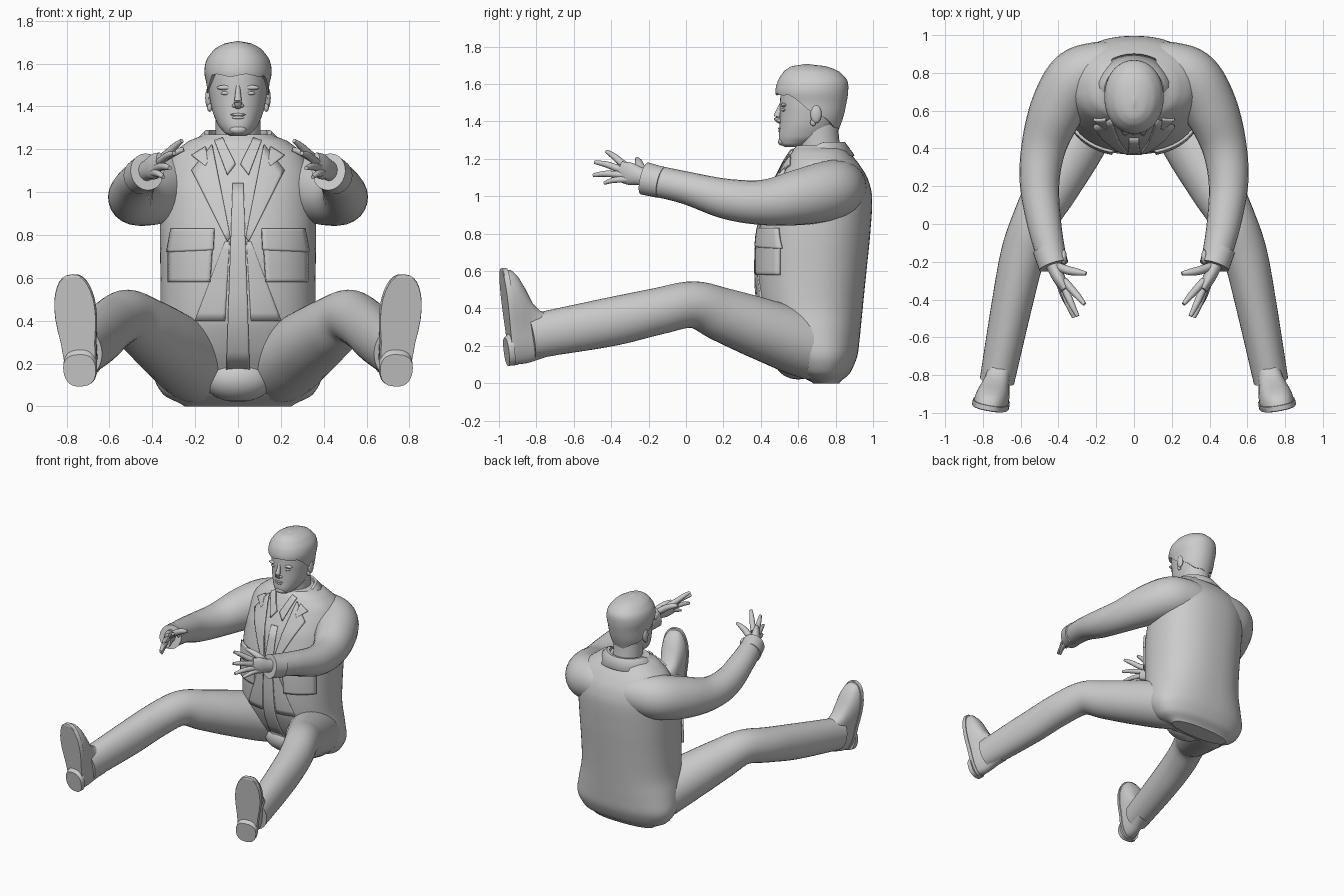
import bpy, bmesh, math
from mathutils import Vector

cube = bpy.data.objects.get("Cube")
if cube:
    bpy.data.objects.remove(cube)

grey = bpy.data.materials.new("plain grey")
grey.use_nodes = True
grey.diffuse_color = (0.6, 0.6, 0.6, 1)
grey.node_tree.nodes["Principled BSDF"].inputs["Base Color"].default_value = (0.6, 0.6, 0.6, 1)
SIDES = (("left", 1), ("right", -1))
made = []


def spline(rows, t):
    """Catmull-Rom through rows of numbers"""
    n = len(rows) - 1
    i = min(int(t), n - 1)
    f = t - i
    a, b, c, d = (rows[max(0, min(n, k))] for k in (i - 1, i, i + 1, i + 2))
    return [q + f / 2 * (r - p + f * (2 * p - 5 * q + 4 * r - s + f * (3 * (q - r) + s - p)))
            for p, q, r, s in zip(a, b, c, d)]


def at_height(table, z):
    """Interpolated half width, front y and back y at height z"""
    z = max(table[0][0], min(table[-1][0], z))
    i = max(k for k in range(len(table) - 1) if table[k][0] <= z)
    f = (z - table[i][0]) / (table[i + 1][0] - table[i][0])
    return spline(table, i + f)[1:]


def power(v, e):
    return math.copysign(abs(v) ** e, v)


def loft(name, rings, closed=True, sx=1, thick=0):
    """Skin a list of rings of points"""
    bm = bmesh.new()
    vs = [[bm.verts.new((p[0] * sx, p[1], p[2])) for p in r] for r in rings]
    n = len(vs[0])
    for r, q in zip(vs, vs[1:]):
        for j in range(n if closed else n - 1):
            k = (j + 1) % n
            bm.faces.new((r[j], r[k], q[k], q[j]))
    if closed:
        bm.faces.new(vs[0])
        bm.faces.new(vs[-1])
    bmesh.ops.recalc_face_normals(bm, faces=bm.faces)
    me = bpy.data.meshes.new(name)
    bm.to_mesh(me)
    bm.free()
    me.materials.append(grey)
    ob = bpy.data.objects.new(name, me)
    bpy.context.collection.objects.link(ob)
    if thick:
        m = ob.modifiers.new("thickness", 'SOLIDIFY')
        m.thickness = thick
        m.offset = 0
    made.append(ob)
    return ob


def section(table, z, a, e):
    rx, y0, y1 = at_height(table, z)
    return (rx * power(math.sin(a), 2 / e), (y0 + y1) / 2 - (y1 - y0) / 2 * power(math.cos(a), 2 / e), z)


def angles(n):
    return [2 * math.pi * j / n for j in range(n)]


def body(name, table, e, n=48, steps=40):
    lo, hi = table[0][0], table[-1][0]
    zs = [lo + (hi - lo) * (0.5 - 0.5 * math.cos(math.pi * k / steps)) for k in range(steps + 1)]
    return loft(name, [[section(table, z, a, e) for a in angles(n)] for z in zs])


def tube(name, rows, sx=1, n=24, sub=6):
    """Sweep ellipses along rows of x, y, z, half width, half height"""
    steps = (len(rows) - 1) * sub
    rings = []
    for k in range(steps + 1):
        t = k / sub
        x, y, z, w, h = spline(rows, t)
        ahead, behind = spline(rows, min(t + .1, len(rows) - 1)), spline(rows, max(t - .1, 0))
        d = (Vector(ahead[:3]) - Vector(behind[:3])).normalized()
        side = d.cross(Vector((0, 0, 1))).normalized()
        up = side.cross(d)
        rings.append([Vector((x, y, z)) + side * w * math.cos(a) + up * h * math.sin(a) for a in angles(n)])
    return loft(name, rings, sx=sx)


def blob(name, centre, size, sx=1, n=16):
    rings = [[(centre[0] + size[0] * math.sin(b) * math.cos(a), centre[1] + size[1] * math.sin(b) * math.sin(a),
               centre[2] + size[2] * math.cos(b)) for a in angles(n)]
             for b in [math.pi * (k + .05) / 10.1 for k in range(11)]]
    return loft(name, rings, sx=sx)


# Jacket body: height, half width, front y, back y
JACKET = [(0, .25, .68, .82), (.05, .345, .58, .875), (.14, .395, .52, .915), (.25, .39, .45, .93), (.4, .365, .39, .945),
          (.6, .362, .375, .965), (.8, .365, .385, .985), (1, .36, .435, .995), (1.1, .345, .485, .97),
          (1.18, .305, .525, .92), (1.24, .23, .56, .87), (1.27, .16, .59, .84)]
BOXY = 2.3
body("jacket_body", JACKET, BOXY, 64, 50)


def front_y(x, z):
    rx, y0, y1 = at_height(JACKET, z)
    return (y0 + y1) / 2 - (y1 - y0) / 2 * max(0, 1 - abs(x / rx) ** BOXY) ** (1 / BOXY)


def patch(name, corners, off, sx=1, n=10, thick=.015):
    """Plate that follows the jacket front, from four x, z corners"""
    (ax, az), (bx, bz), (cx, cz), (dx, dz) = corners
    rings = []
    for i in range(n + 1):
        u, row = i / n, []
        for j in range(n + 1):
            v = j / n
            x = (ax * (1 - u) + bx * u) * (1 - v) + (dx * (1 - u) + cx * u) * v
            z = (az * (1 - u) + bz * u) * (1 - v) + (dz * (1 - u) + cz * u) * v
            row.append((x, front_y(x, z) - off, z))
        rings.append(row)
    return loft(name, rings, closed=False, sx=sx, thick=thick)


patch("front_placket", [(-.025, 1.04), (.025, 1.04), (.055, .17), (-.055, .17)], .003)
for side, s in SIDES:
    patch(side + "_lapel", [(.12, 1.22), (.215, 1.1), (.05, .77), (.035, .79)], .006, s)
    patch(side + "_lapel_notch", [(.15, 1.21), (.215, 1.17), (.15, 1.12), (.14, 1.14)], .008, s)
    patch(side + "_shirt_collar", [(.07, 1.25), (.11, 1.24), (.05, 1.08), (.012, 1.13)], .004, s)
    patch(side + "_front_edge", [(.04, .77), (.06, .77), (.2, .4), (.06, .4)], .0, s, thick=.012)
    patch(side + "_pocket", [(.12, .74), (.32, .74), (.32, .58), (.13, .58)], .008, s, thick=.02)
    patch(side + "_pocket_flap", [(.11, .83), (.31, .83), (.33, .72), (.115, .73)], .014, s)

# Turned-down collar, open at the front
collar = []
for f in range(4):
    row = []
    for j in range(33):
        a = math.radians(32 + 296 * j / 32)
        drop = .1 * max(0, .25 + math.cos(a)) ** 1.4
        w, z = ((.13, 1.235), (.14, 1.285), (.155, 1.285), (.225, 1.215))[f]
        row.append((w * math.sin(a), .705 - (w * .72 + .03) * math.cos(a), z - drop))
    collar.append(row)
loft("jacket_collar", collar, closed=False, thick=.012)

# Neck and head
tube("neck", [(0, .74, 1.1, .12, .12), (0, .715, 1.25, .105, .11), (0, .70, 1.42, .105, .11)])
HEAD = [(1.262, .035, .53, .6), (1.275, .062, .505, .66), (1.31, .092, .496, .75), (1.37, .117, .5, .80),
        (1.44, .132, .503, .84), (1.5, .138, .503, .85), (1.58, .135, .51, .84), (1.65, .1, .54, .80), (1.68, .03, .62, .71)]
body("head", HEAD, 2.1)
HAIR = [(1.33, .105, .56, .81), (1.42, .138, .5, .84), (1.5, .146, .49, .858), (1.56, .157, .478, .867),
        (1.62, .146, .492, .862), (1.67, .108, .525, .815), (1.695, .062, .565, .75), (1.706, .005, .63, .66)]


def hairline(a):
    c = math.cos(a)
    return 1.545 - .19 * (max(0, .62 - c) / 1.62) ** .8 + .006 * math.sin(7 * a)


hair = [[section(HAIR, lo + (1.706 - lo) * math.sin(math.pi / 2 * k / 20), a, 2.1)
         for a in angles(64) for lo in [hairline(a)]] for k in range(21)]
hair.insert(0, [(p[0] * .85, .67 + (p[1] - .67) * .88, p[2] + .005) for p in hair[0]])
loft("hair", hair)

# Face details
tube("nose", [(0, .515, 1.50, .01, .012), (0, .5, 1.46, .013, .016), (0, .487, 1.42, .018, .018),
              (0, .505, 1.395, .014, .01)], n=12)
blob("upper_lip", (0, .504, 1.362), (.036, .012, .007))
blob("lower_lip", (0, .505, 1.348), (.03, .012, .008))
blob("chin", (0, .514, 1.292), (.04, .022, .022))
for side, s in SIDES:
    blob(side + "_brow", (.058, .524, 1.488), (.042, .015, .012), s)
    blob(side + "_eye", (.056, .523, 1.462), (.025, .012, .009), s)
    blob(side + "_nostril", (.016, .5, 1.404), (.012, .014, .009), s)
    blob(side + "_ear", (.137, .695, 1.44), (.016, .03, .05), s)
    blob(side + "_ear_lobe", (.132, .68, 1.395), (.012, .016, .02), s)

# Arms reaching forward, with hands
FINGERS = {
    "thumb": [(.405, -.225, 1.12, .022), (.35, -.245, 1.16, .023), (.30, -.255, 1.185, .019), (.253, -.262, 1.2, .01)],
    "index_finger": [(.37, -.30, 1.15, .02), (.335, -.34, 1.175, .02), (.295, -.385, 1.213, .017), (.262, -.425, 1.24, .01)],
    "middle_finger": [(.38, -.30, 1.13, .02), (.36, -.355, 1.145, .02), (.33, -.425, 1.17, .017), (.298, -.488, 1.182, .01)],
    "ring_finger": [(.39, -.30, 1.11, .02), (.372, -.355, 1.115, .019), (.345, -.43, 1.12, .017), (.318, -.495, 1.112, .01)],
    "little_finger": [(.40, -.29, 1.09, .018), (.388, -.335, 1.09, .018), (.37, -.39, 1.085, .015), (.348, -.437, 1.07, .009)],
}
for side, s in SIDES:
    tube(side + "_sleeve", [(.06, .87, 1.05, .1, .11), (.2, .83, 1.045, .135, .145), (.31, .765, 1.03, .155, .16),
                            (.405, .61, .995, .145, .15), (.475, .42, .967, .12, .122), (.5, .22, .985, .105, .108),
                            (.475, 0, 1.045, .09, .087), (.43, -.2, 1.09, .075, .083)], s)
    tube(side + "_cuff", [(.455, -.13, 1.073, .083, .084), (.425, -.222, 1.095, .08, .088)], s)
    blob(side + "_cuff_tab", (.372, -.175, 1.12), (.016, .04, .03), s)
    tube(side + "_palm", [(.445, -.17, 1.085, .045, .052), (.42, -.24, 1.105, .036, .048), (.39, -.3, 1.12, .032, .06),
                          (.362, -.35, 1.132, .022, .054)], s)
    for finger, rows in FINGERS.items():
        tube(side + "_" + finger, [r + (r[3],) for r in rows], s, n=10, sub=4)

# Trousers
for side, s in SIDES:
    tube(side + "_trouser_leg", [(.16, .82, .175, .14, .14), (.2, .68, .195, .18, .178), (.32, .42, .285, .165, .165),
                                 (.43, .2, .365, .14, .145), (.515, .04, .42, .122, .125), (.585, -.15, .385, .118, .125),
                                 (.645, -.42, .325, .108, .13), (.725, -.83, .25, .092, .118)], s, n=32)
blob("trouser_crotch", (0, .6, .13), (.17, .13, .11), n=24)

# Shoes: rings on the sole plane, stacked from sole to ankle
ACROSS, UP, INWARD = Vector((.98, .19, -.06)), Vector((.095, -.115, .99)), Vector((-.19, .98, .08))
HEEL = Vector((.728, -.93, .095))


def shoe_ring(depth, v0, v1, scale):
    ring = []
    for a in angles(36):
        v = (v0 + v1) / 2 - (v1 - v0) / 2 * power(math.cos(a), .85)
        width = (.076 + .028 * min(1, max(0, v / .4)) - .008 * math.exp(-((v - .2) / .07) ** 2)) * scale
        ring.append(HEEL + ACROSS * power(math.sin(a), .75) * width + UP * v + INWARD * depth)
    return ring


for side, s in SIDES:
    loft(side + "_sole", [shoe_ring(*r) for r in ((0, 0, .52, .98), (.004, 0, .525, 1), (.03, 0, .525, 1))], sx=s)
    loft(side + "_heel", [shoe_ring(*r) for r in ((-.022, 0, .15, .95), (.01, 0, .18, .97))], sx=s)
    loft(side + "_shoe_upper", [shoe_ring(*r) for r in ((.025, .005, .515, .94), (.055, .004, .51, .92), (.085, .006, .475, .87),
                                (.115, .012, .41, .8), (.145, .02, .33, .78), (.185, .03, .28, .8), (.24, .035, .26, .8))], sx=s)

# Smooth shading with sharp edges kept
bpy.ops.object.select_all(action='DESELECT')
for ob in made:
    ob.select_set(True)
bpy.context.view_layer.objects.active = made[0]
bpy.ops.object.shade_smooth_by_angle(angle=math.radians(40))
